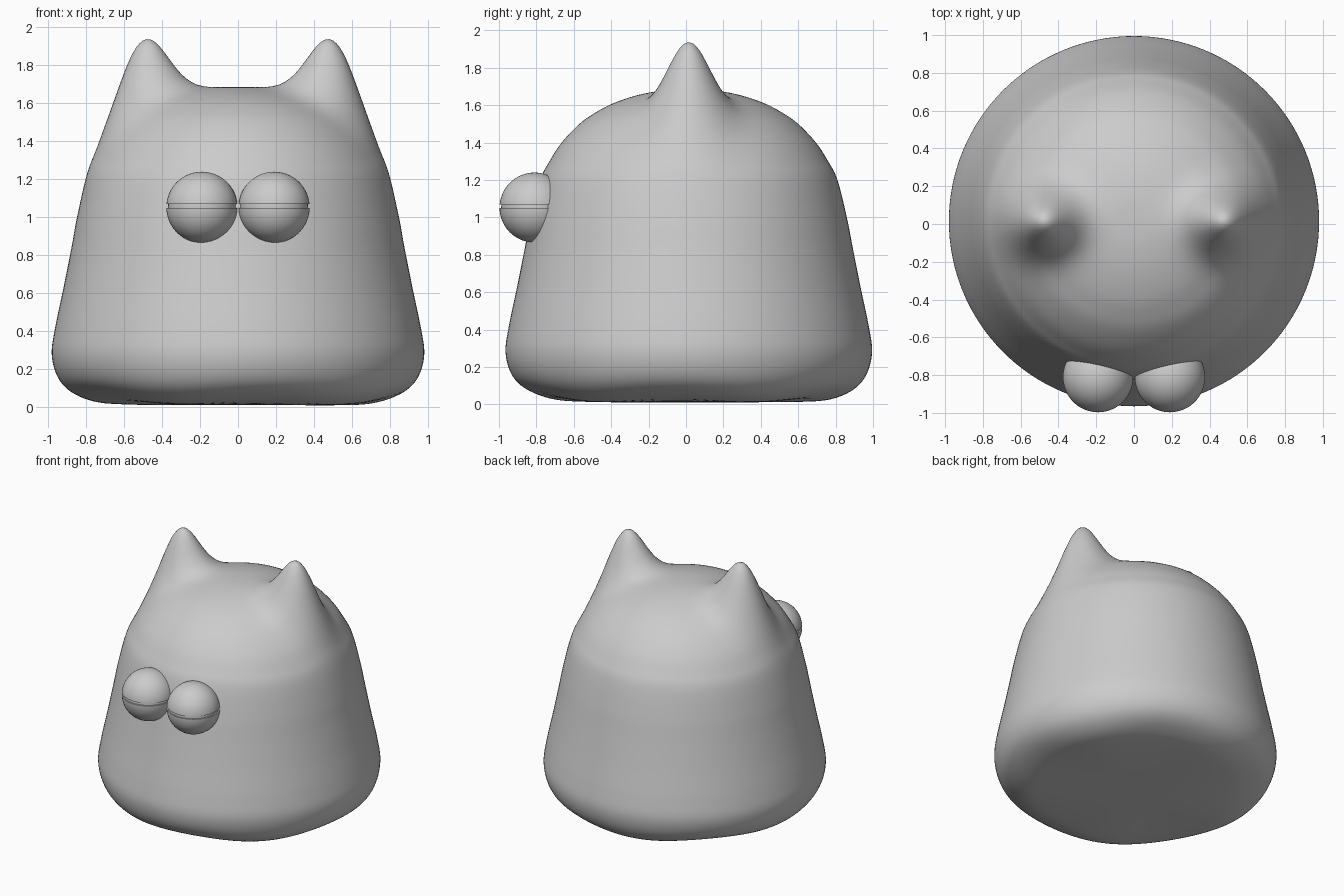
import bpy, bmesh, math
from mathutils import Vector

if "Cube" in bpy.data.objects:
    bpy.data.objects.remove(bpy.data.objects["Cube"])


def spline(pts, steps):
    """Catmull-Rom curve through a list of 2D points."""
    p = [Vector(q) for q in pts]
    p = [2 * p[0] - p[1]] + p + [2 * p[-1] - p[-2]]
    out = []
    for i in range(1, len(p) - 2):
        a, b, c, d = p[i - 1:i + 3]
        for k in range(steps):
            t = k / steps
            out.append(0.5 * (2 * b + (c - a) * t + (2 * a - 5 * b + 4 * c - d) * t * t
                              + (3 * b - a - 3 * c + d) * t ** 3))
    return out + [p[-2]]


def finish(bm, name, angle):
    bmesh.ops.recalc_face_normals(bm, faces=bm.faces)
    me = bpy.data.meshes.new(name)
    bm.to_mesh(me)
    bm.free()
    ob = bpy.data.objects.new(name, me)
    bpy.context.collection.objects.link(ob)
    bpy.ops.object.select_all(action='DESELECT')
    ob.select_set(True)
    bpy.context.view_layer.objects.active = ob
    bpy.ops.object.shade_smooth_by_angle(angle=math.radians(angle))
    return ob


# Body: turned bell profile (radius, height)
PROFILE = [(0, 0.012), (0.3, 0.012), (0.6, 0.016), (0.76, 0.03), (0.88, 0.08), (0.95, 0.16),
           (0.98, 0.28), (0.962, 0.42), (0.92, 0.62), (0.88, 0.82), (0.845, 1.0),
           (0.795, 1.2), (0.745, 1.3), (0.68, 1.4), (0.585, 1.5), (0.5, 1.56),
           (0.4, 1.612), (0.27, 1.655), (0.13, 1.68), (0, 1.686)]
SEGS = 128


def shape(r, z, a):
    x, y = r * math.cos(a), r * math.sin(a)
    # Ears: soft peaks pulled up out of the dome
    if z > 0.9:
        z += 0.37 * math.exp(-((abs(x) - 0.5) / 0.128) ** 2 / 2 - (y / 0.115) ** 2 / 2)
    # Slightly uneven cushion-like bottom edge
    if z < 0.4:
        w = max(0, 1 - z / 0.4) ** 2 * min(1, r / 0.8) ** 3
        z += w * (0.014 * math.cos(5 * a + 0.6) + 0.008 - 0.01 * x)
    return x, y + 0.015, max(z, 0)


bm = bmesh.new()
rings = []
for r, z in spline(PROFILE, 5):
    if r < 1e-4:
        rings.append([bm.verts.new(shape(0, z, 0))])
    else:
        rings.append([bm.verts.new(shape(r, z, 2 * math.pi * i / SEGS)) for i in range(SEGS)])
for lo, hi in zip(rings, rings[1:]):
    for i in range(SEGS):
        j = (i + 1) % SEGS
        if len(lo) == 1:
            bm.faces.new((lo[0], hi[j], hi[i]))
        elif len(hi) == 1:
            bm.faces.new((lo[i], lo[j], hi[0]))
        else:
            bm.faces.new((lo[i], lo[j], hi[j], hi[i]))
finish(bm, "body", 180)


# Eyes: ball with an upper and a lower lid that almost meet
def ball(radius, center, cut=None, up=True):
    bm = bmesh.new()
    bmesh.ops.create_uvsphere(bm, u_segments=48, v_segments=32, radius=radius)
    bmesh.ops.translate(bm, verts=bm.verts, vec=center)
    if cut is not None:
        res = bmesh.ops.bisect_plane(bm, geom=bm.verts[:] + bm.edges[:] + bm.faces[:],
                                     plane_co=(0, 0, cut), plane_no=(0, 0, 1),
                                     clear_inner=up, clear_outer=not up)
        rim = [e for e in res["geom_cut"] if isinstance(e, bmesh.types.BMEdge)]
        bmesh.ops.edgeloop_fill(bm, edges=rim)
    return bm


for side, s in (("left", -1), ("right", 1)):
    c = Vector((s * 0.19, -0.81, 1.053))
    finish(ball(0.178, c), side + "_eyeball", 40)
    finish(ball(0.187, c, 1.07, True), side + "_upper_eyelid", 40)
    finish(ball(0.187, c, 1.05, False), side + "_lower_eyelid", 40)
